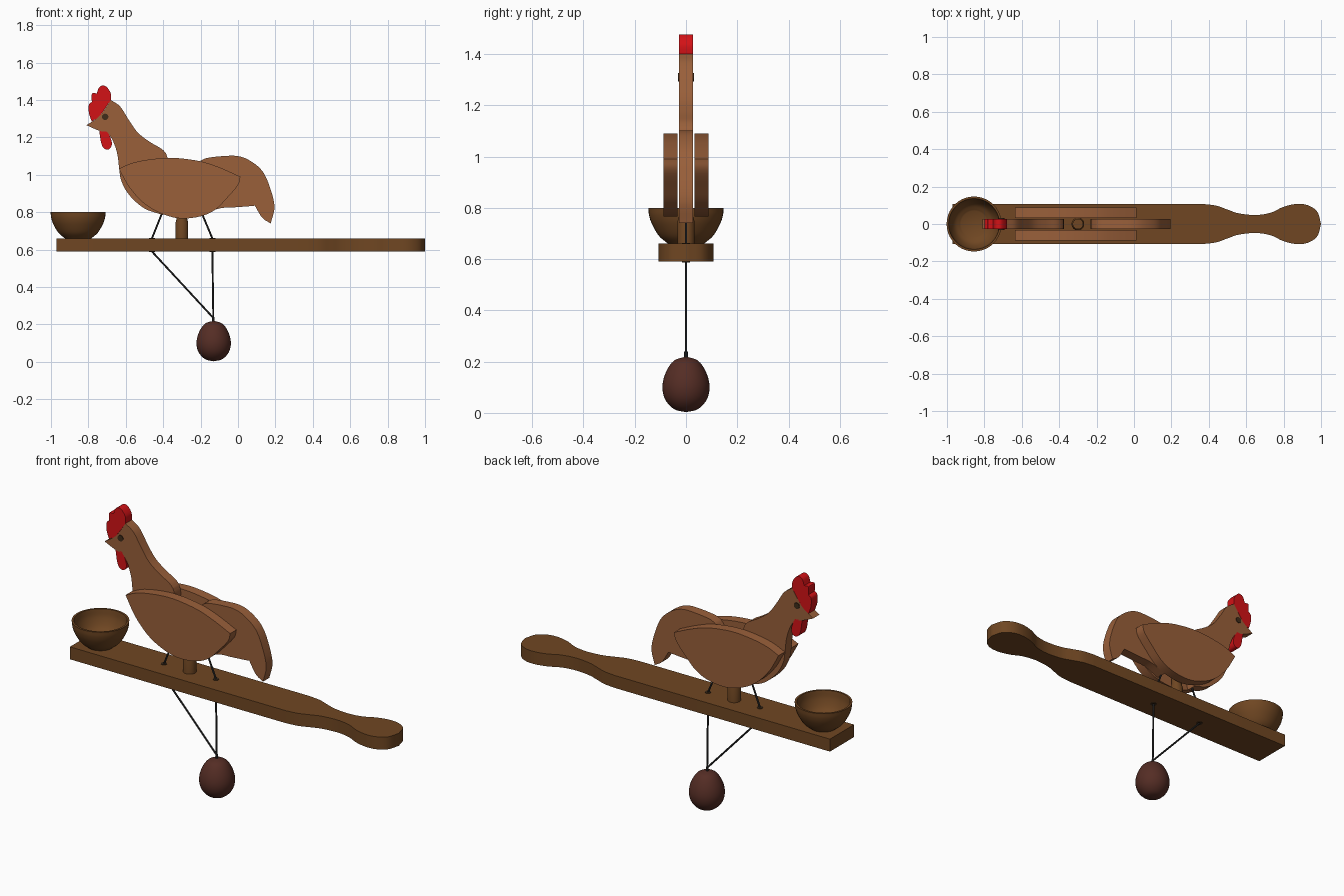
import bpy, bmesh, math
from mathutils import Vector, Matrix

cube = bpy.data.objects.get("Cube")
if cube:
    bpy.data.objects.remove(cube, do_unlink=True)


def material(name, *rgb):
    m = bpy.data.materials.new(name)
    m.use_nodes = True
    m.diffuse_color = (*rgb, 1)
    m.node_tree.nodes["Principled BSDF"].inputs["Base Color"].default_value = (*rgb, 1)
    return m


HEN = material("warm_wood", .32, .115, .042)
BOARD = material("dark_wood", .16, .062, .016)
EGG = material("egg_brown", .09, .026, .018)
RED = material("comb_red", .65, .006, .008)
CORD = material("cord_grey", .03, .03, .03)
DARK = material("eye_brown", .05, .025, .01)


def finish(bm, name, mat):
    bmesh.ops.recalc_face_normals(bm, faces=bm.faces[:])
    mesh = bpy.data.meshes.new(name)
    bm.to_mesh(mesh)
    bm.free()
    mesh.materials.append(mat)
    ob = bpy.data.objects.new(name, mesh)
    bpy.context.collection.objects.link(ob)
    bpy.ops.object.select_all(action='DESELECT')
    ob.select_set(True)
    bpy.context.view_layer.objects.active = ob
    bpy.ops.object.shade_smooth_by_angle(angle=math.radians(35))
    return ob


def smooth_path(pts, steps=5):
    """Catmull-Rom curve through the points."""
    p = [Vector(q) for q in pts]
    if len(p) < 3:
        return p
    p = [2 * p[0] - p[1]] + p + [2 * p[-1] - p[-2]]
    out = []
    for a, b, c, d in zip(p, p[1:], p[2:], p[3:]):
        for i in range(steps):
            t = i / steps
            out.append((2 * b + (c - a) * t + (2 * a - 5 * b + 4 * c - d) * t * t
                        + (3 * b - a - 3 * c + d) * t ** 3) / 2)
    return out + [p[-2]]


def outline(*runs):
    """Closed outline of smooth runs; each run starts at a sharp corner."""
    out = []
    for i, run in enumerate(runs):
        out += smooth_path(run + [runs[(i + 1) % len(runs)][0]])[:-1]
    return out


def plate(name, pts, mat, lo, hi, axis='Y'):
    """Extrude an outline along Y (upright) or Z (flat)."""
    bm = bmesh.new()
    place = (lambda p: (p[0], lo, p[1])) if axis == 'Y' else (lambda p: (p[0], p[1], lo))
    face = bm.faces.new([bm.verts.new(place(p)) for p in pts])
    ext = bmesh.ops.extrude_face_region(bm, geom=[face])
    move = Vector((0, hi - lo, 0)) if axis == 'Y' else Vector((0, 0, hi - lo))
    bmesh.ops.translate(bm, vec=move, verts=[v for v in ext['geom'] if isinstance(v, bmesh.types.BMVert)])
    return finish(bm, name, mat)


def lathe(name, profile, mat, x):
    bm = bmesh.new()
    vs = [bm.verts.new((x + r, 0, z)) for r, z in profile]
    edges = [bm.edges.new(e) for e in zip(vs, vs[1:])]
    bmesh.ops.spin(bm, geom=vs + edges, cent=(x, 0, 0), axis=(0, 0, 1),
                   angle=math.tau, steps=40, use_duplicate=False)
    bmesh.ops.remove_doubles(bm, verts=bm.verts[:], dist=.0005)
    return finish(bm, name, mat)


def rod(name, a, b, r, mat, sides=10):
    a, b = Vector(a), Vector(b)
    d = b - a
    bm = bmesh.new()
    m = Matrix.Translation((a + b) / 2) @ d.to_track_quat('Z', 'Y').to_matrix().to_4x4()
    bmesh.ops.create_cone(bm, cap_ends=True, segments=sides, radius1=r, radius2=r,
                          depth=d.length, matrix=m)
    return finish(bm, name, mat)


# Paddle board with a waisted handle
side = smooth_path([(.37, .107), (.44, .098), (.5, .077), (.56, .057), (.65, .048), (.73, .06),
                    (.8, .092), (.87, .107), (.93, .1), (.98, .065), (1, 0)])
half = [Vector((-.97, .107))] + side
plate("board", half + [Vector((p.x, -p.y)) for p in reversed(half[:-1])], BOARD, .59, .66, 'Z')

# Feed bowl
outer = smooth_path([(.07, .66), (.105, .69), (.132, .735), (.144, .77), (.147, .8)])
inner = smooth_path([(.136, .8), (.128, .755), (.105, .71), (.07, .685)])
lathe("bowl", [Vector((0, .66))] + outer + inner + [Vector((0, .685))], BOARD, -.855)

# Post between the wings
lathe("post", [(0, .65), (.034, .65), (.034, .745), (.028, .765), (.028, .86), (0, .86)], BOARD, -.3)

# Hen pieces
T = .028
head = outline(
    [(-.81, 1.265), (-.74, 1.315)],
    [(-.68, 1.4), (-.63, 1.365), (-.585, 1.295), (-.535, 1.225), (-.47, 1.175), (-.41, 1.14)],
    [(-.385, 1.115), (-.375, 1.07), (-.38, .92)],
    [(-.4, .785), (-.5, .82), (-.58, .89), (-.623, .965), (-.635, 1.03), (-.645, 1.11), (-.668, 1.18)],
    [(-.7, 1.23), (-.74, 1.235)])
plate("head_and_neck", head, HEN, -T, T)

tail = outline(
    [(-.2, 1.075), (-.165, 1.09), (-.08, 1.1), (0, 1.1), (.065, 1.075), (.13, 1.02), (.17, .935), (.195, .83)],
    [(.175, .74), (.13, .77)],
    [(.09, .835), (.06, .832), (-.02, .826), (-.1, .82)],
    [(-.19, .785), (-.225, .9), (-.23, 1.02)])
plate("tail", tail, HEN, -T, T)

wing = outline(
    [(-.637, 1.033), (-.56, 1.065), (-.45, 1.085), (-.335, 1.09), (-.2, 1.072), (-.1, 1.04)],
    [(.013, .99), (0, .945), (-.055, .88), (-.12, .815), (-.2, .778), (-.31, .767), (-.41, .793),
     (-.5, .845), (-.575, .925), (-.62, 1)])
for label, s in (("left", 1), ("right", -1)):
    plate(label + "_wing", wing, HEN, s * .033, s * .088)
    rod(label + "_eye", (-.71, s * T, 1.31), (-.71, s * (T + .004), 1.31), .017, DARK, 16)

# Comb and wattle
comb = outline(
    [(-.68, 1.4), (-.682, 1.44), (-.71, 1.475), (-.74, 1.47)],
    [(-.755, 1.435), (-.78, 1.435), (-.782, 1.4)],
    [(-.78, 1.39), (-.797, 1.375), (-.797, 1.33)],
    [(-.782, 1.285), (-.74, 1.315)])
plate("comb", comb, RED, -T, T)
wattle = outline([(-.742, 1.235), (-.705, 1.235)],
                 [(-.69, 1.22), (-.674, 1.17), (-.685, 1.14), (-.71, 1.137), (-.73, 1.165)])
plate("wattle", wattle, RED, -T, T)

# Hanging egg weight
egg = smooth_path([(0, .003), (.045, .014), (.08, .05), (.092, .1), (.08, .155), (.048, .203), (0, .22)])
lathe("egg_weight", egg, EGG, -.13)

# Cords running from the hen through the board to the egg
for label, hole, top in (("head", -.46, -.4), ("tail", -.137, -.2)):
    path = [(top, 0, .81), (hole, 0, .66), (hole, 0, .59), (-.132, 0, .235)]
    for i, (a, b) in enumerate(zip(path, path[1:])):
        rod(f"{label}_cord_{i + 1}", a, b, .005, CORD)
    rod(label + "_cord_hole", (hole, 0, .587), (hole, 0, .663), .016, DARK, 16)
rod("cord_knot", (-.132, 0, .21), (-.132, 0, .24), .007, CORD)
